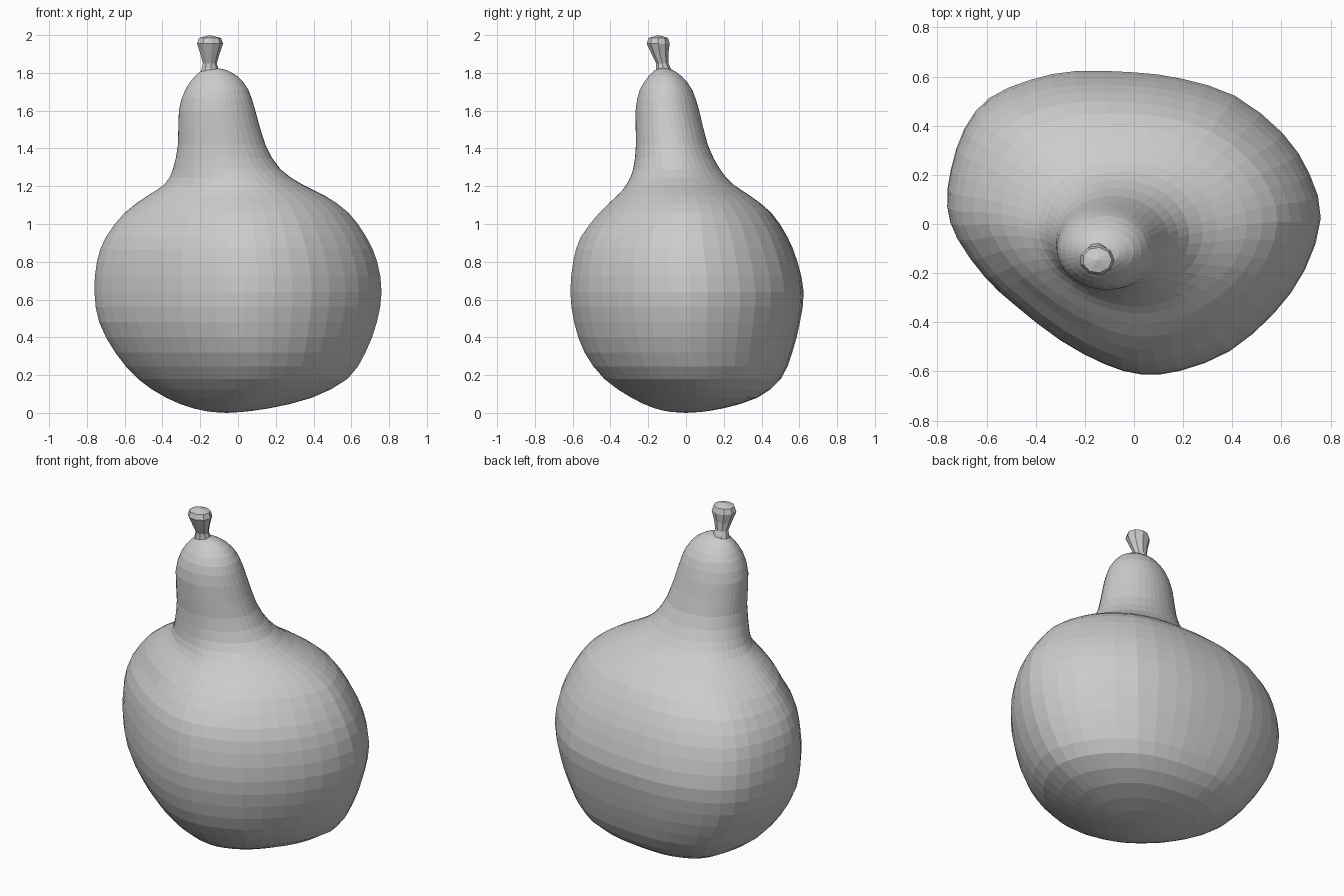
import bpy
from math import atan2, cos, sin, tau

if "Cube" in bpy.data.objects:
    bpy.data.objects.remove(bpy.data.objects["Cube"])

# Gourd heights with extents: z, xmin, xmax, ymin, ymax
ROWS = [
    (.005, -.14, .02, -.08, .08), (.025, -.24, .17, -.17, .20),
    (.08, -.38, .39, -.29, .375), (.18, -.53, .58, -.435, .50),
    (.32, -.65, .675, -.54, .56), (.48, -.735, .735, -.595, .60),
    (.64, -.76, .76, -.615, .62), (.80, -.747, .737, -.60, .587),
    (.93, -.70, .68, -.56, .535), (1.06, -.60, .585, -.46, .45),
    (1.15, -.48, .46, -.365, .34), (1.21, -.39, .34, -.315, .25),
    (1.29, -.345, .225, -.28, .18), (1.42, -.318, .145, -.265, .115),
    (1.60, -.313, .092, -.267, .07), (1.71, -.28, .055, -.245, .033),
    (1.78, -.23, 0, -.20, -.02), (1.815, -.19, -.06, -.165, -.07)]

# Lopsided body outline seen from above
OUTLINE = [
    (.76, .02), (.715, .20), (.606, .366), (.41, .52), (.19, .59), (0, .615),
    (-.24, .62), (-.42, .585), (-.59, .51), (-.69, .386), (-.745, .22),
    (-.76, .07), (-.72, -.06), (-.606, -.22), (-.48, -.337), (-.30, -.476),
    (-.12, -.573), (.03, -.615), (.19, -.60), (.39, -.52), (.57, -.366),
    (.695, -.19)]


def refine(pts, closed):
    """Insert a Catmull-Rom midpoint between neighbouring points."""
    n, out = len(pts), []
    for i, p in enumerate(pts):
        out.append(p)
        if not closed and i == n - 1:
            break
        get = (lambda k: pts[k % n]) if closed else (lambda k: pts[max(0, min(n - 1, k))])
        out.append(tuple((9 * (b + c) - a - d) / 16 for a, b, c, d in
                         zip(get(i - 1), get(i), get(i + 1), get(i + 2))))
    return out


def skin(name, rings, bottom, top):
    """Join rings of points into a closed flat-shaded skin."""
    n = len(rings[0])
    verts = [p for r in rings for p in r] + [bottom, top]
    b, t = len(verts) - 2, len(verts) - 1
    last = (len(rings) - 1) * n
    faces = []
    for i in range(n):
        j = (i + 1) % n
        faces += [(k * n + i, k * n + j, k * n + n + j, k * n + n + i)
                  for k in range(len(rings) - 1)]
        faces += [(b, j, i), (t, last + i, last + j)]
    mesh = bpy.data.meshes.new(name)
    mesh.from_pydata(verts, [], faces)
    mesh.update()
    obj = bpy.data.objects.new(name, mesh)
    bpy.context.collection.objects.link(obj)
    return obj


# Gourd: lopsided belly blending into a round leaning neck
rings = []
for z, x0, x1, y0, y1 in refine(ROWS, False):
    w = max(0, min(1, (1.32 - z) / .32))
    ring = []
    for x, y in refine(OUTLINE, True):
        u, v = x / .76, y / .618
        a = atan2(v, u)
        u, v = w * u + (1 - w) * cos(a), w * v + (1 - w) * sin(a)
        ring.append(((x0 + x1) / 2 + (x1 - x0) / 2 * u,
                     (y0 + y1) / 2 + (y1 - y0) / 2 * v, z))
    rings.append(ring)
skin("gourd_body", rings, (-.06, 0, 0), (-.13, -.12, 1.83))

# Stem: narrow waist flaring to a faceted knob
STEM = [(1.80, .052, -.118), (1.825, .045, -.12), (1.85, .038, -.125),
        (1.90, .052, -.138), (1.955, .071, -.147), (1.985, .06, -.147)]
rings = [[(-.15 + r * cos(tau * i / 9), y + .87 * r * sin(tau * i / 9), z)
          for i in range(9)] for z, r, y in STEM]
skin("stem", rings, (-.15, -.118, 1.79), (-.15, -.147, 2.0))
